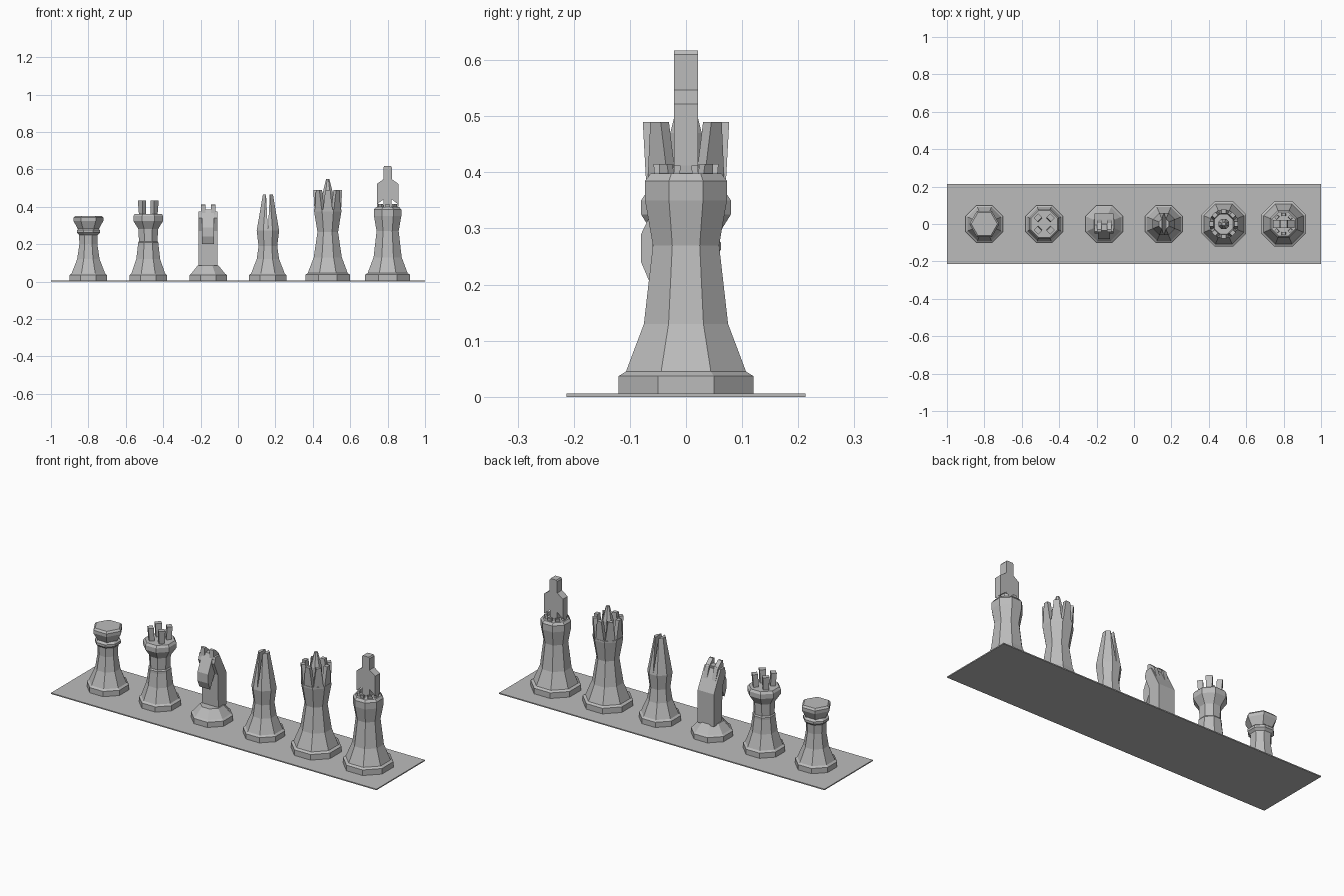
import bpy, bmesh, math
from mathutils import Matrix, Vector

if "Cube" in bpy.data.objects:
    bpy.data.objects.remove(bpy.data.objects["Cube"])

GREY = (0.5, 0.5, 0.5, 1)
mat = bpy.data.materials.new("stone grey")
mat.use_nodes = True
mat.diffuse_color = GREY
mat.node_tree.nodes["Principled BSDF"].inputs["Base Color"].default_value = GREY


def finish(name, bm, x=0):
    bmesh.ops.recalc_face_normals(bm, faces=bm.faces)
    mesh = bpy.data.meshes.new(name)
    bm.to_mesh(mesh)
    bm.free()
    mesh.materials.append(mat)
    ob = bpy.data.objects.new(name, mesh)
    ob.location.x = x
    bpy.context.collection.objects.link(ob)
    return ob


def loft(bm, rings):
    """Skin a list of equal-length point rings and cap both ends."""
    loops = [[bm.verts.new(p) for p in ring] for ring in rings]
    n = len(loops[0])
    for a, b in zip(loops, loops[1:]):
        for i in range(n):
            j = (i + 1) % n
            bm.faces.new((a[i], a[j], b[j], b[i]))
    bm.faces.new(loops[0][::-1])
    bm.faces.new(loops[-1])


def turned(name, x, profile, sides=8):
    """Faceted turning; the profile holds (half width across flats, height)."""
    bm = bmesh.new()
    phase = math.pi / 8 if sides == 8 else 0
    grow = 1 / math.cos(math.pi / 8) if sides == 8 else 1
    loft(bm, [[(r * grow * math.cos(phase + i * math.tau / sides),
                r * grow * math.sin(phase + i * math.tau / sides), z)
               for i in range(sides)] for r, z in profile])
    return finish(name, bm, x)


def slab(name, x, outline, half, axis="y", offset=0):
    """Extrude an outline drawn in XZ (axis y) or YZ (axis x)."""
    def place(u, z, d):
        return (u, d, z) if axis == "y" else (d, u, z)
    bm = bmesh.new()
    loft(bm, [[place(u, z, offset + s * half) for u, z in outline] for s in (-1, 1)])
    return finish(name, bm, x)


def prongs(name, x, count, phase, bottom, top):
    """Ring of tapered blocks; each end is (inner, outer, half width, height)."""
    bm = bmesh.new()
    for k in range(count):
        turn = Matrix.Rotation(phase + k * math.tau / count, 3, "Z")
        loft(bm, [[turn @ Vector(p) for p in
                   ((a, -w, z), (b, -w, z), (b, w, z), (a, w, z))]
                  for a, b, w, z in (bottom, top)])
    return finish(name, bm, x)


def mirrored(outline):
    return outline + [(-u, z) for u, z in reversed(outline)]


# Display board
slab("board", 0, [(-1, 0), (1, 0), (1, 0.006), (-1, 0.006)], 0.213)

SMALL_FOOT = [(0.1, 0.005), (0.1, 0.035), (0.09, 0.043)]
LARGE_FOOT = [(0.12, 0.005), (0.12, 0.037), (0.107, 0.045)]

# Pawn: octagonal stem with a six-sided head
X = -0.8
turned("pawn_body", X, SMALL_FOOT + [(0.06, 0.12), (0.048, 0.2), (0.05, 0.25),
                                     (0.062, 0.262), (0.062, 0.275), (0.05, 0.285)])
turned("pawn_head", X, [(0.05, 0.27), (0.08, 0.325), (0.08, 0.342), (0.07, 0.352)], 6)

# Rook: banded tower with four flared merlons
X = -0.48
turned("rook_body", X, SMALL_FOOT + [(0.064, 0.12), (0.055, 0.195), (0.055, 0.208),
                                     (0.05, 0.215), (0.052, 0.28), (0.08, 0.325),
                                     (0.08, 0.35), (0.072, 0.362)])
prongs("rook_merlons", X, 4, math.pi / 4, (0.03, 0.056, 0.014, 0.355),
       (0.034, 0.062, 0.017, 0.433))

# Knight: sloped neck slab, drooping snout and two ears
X = -0.16
turned("knight_foot", X, SMALL_FOOT + [(0.055, 0.087)])
slab("knight_neck", X, [(-0.015, 0.08), (0.055, 0.08), (0.055, 0.26), (-0.005, 0.375),
                        (-0.04, 0.375), (-0.05, 0.34), (-0.02, 0.27)], 0.05, "x")
slab("knight_snout", X, [(0.0, 0.385), (-0.035, 0.385), (-0.08, 0.29), (-0.08, 0.24),
                         (-0.063, 0.2), (-0.02, 0.28)], 0.033, "x")
for side, label in ((1, "left"), (-1, "right")):
    slab("knight_ear_" + label, X, [(0.03, 0.3), (0.005, 0.38), (-0.03, 0.412),
                                    (-0.042, 0.41), (-0.045, 0.35)],
         0.012, "x", side * 0.027)

# Bishop: tapered mitre split by a narrow slot
X = 0.16
turned("bishop_body", X, SMALL_FOOT + [(0.06, 0.12), (0.05, 0.19), (0.06, 0.272)])
mitre = turned("bishop_mitre", X, [(0.06, 0.272), (0.027, 0.465)])
slot = slab("bishop_slot_cutter", X, mirrored([(0.001, 0.285), (0.011, 0.49)]), 0.1)
slot.hide_render = True
slot.hide_viewport = True
cut = mitre.modifiers.new("slot", "BOOLEAN")
cut.operation = "DIFFERENCE"
cut.solver = "EXACT"
cut.object = slot

# Queen: eight-pronged crown around a spire
X = 0.48
turned("queen_body", X, LARGE_FOOT + [(0.075, 0.13), (0.055, 0.265), (0.073, 0.375),
                                      (0.073, 0.385)])
prongs("queen_crown", X, 8, 0, (0.05, 0.071, 0.026, 0.38), (0.056, 0.077, 0.013, 0.49))
turned("queen_spire", X, [(0.025, 0.38), (0.028, 0.47), (0.009, 0.548)])

# King: flared column, ring of studs and a cross
X = 0.8
turned("king_body", X, LARGE_FOOT + [(0.075, 0.13), (0.059, 0.27), (0.073, 0.35),
                                     (0.073, 0.385), (0.063, 0.398)])
prongs("king_studs", X, 8, 0, (0.042, 0.056, 0.012, 0.395), (0.044, 0.058, 0.01, 0.415))
slab("king_cross", X, mirrored([(0.022, 0.39), (0.022, 0.44), (0.058, 0.412),
                                (0.058, 0.522), (0.023, 0.547), (0.023, 0.61),
                                (0.018, 0.617)]), 0.021)
